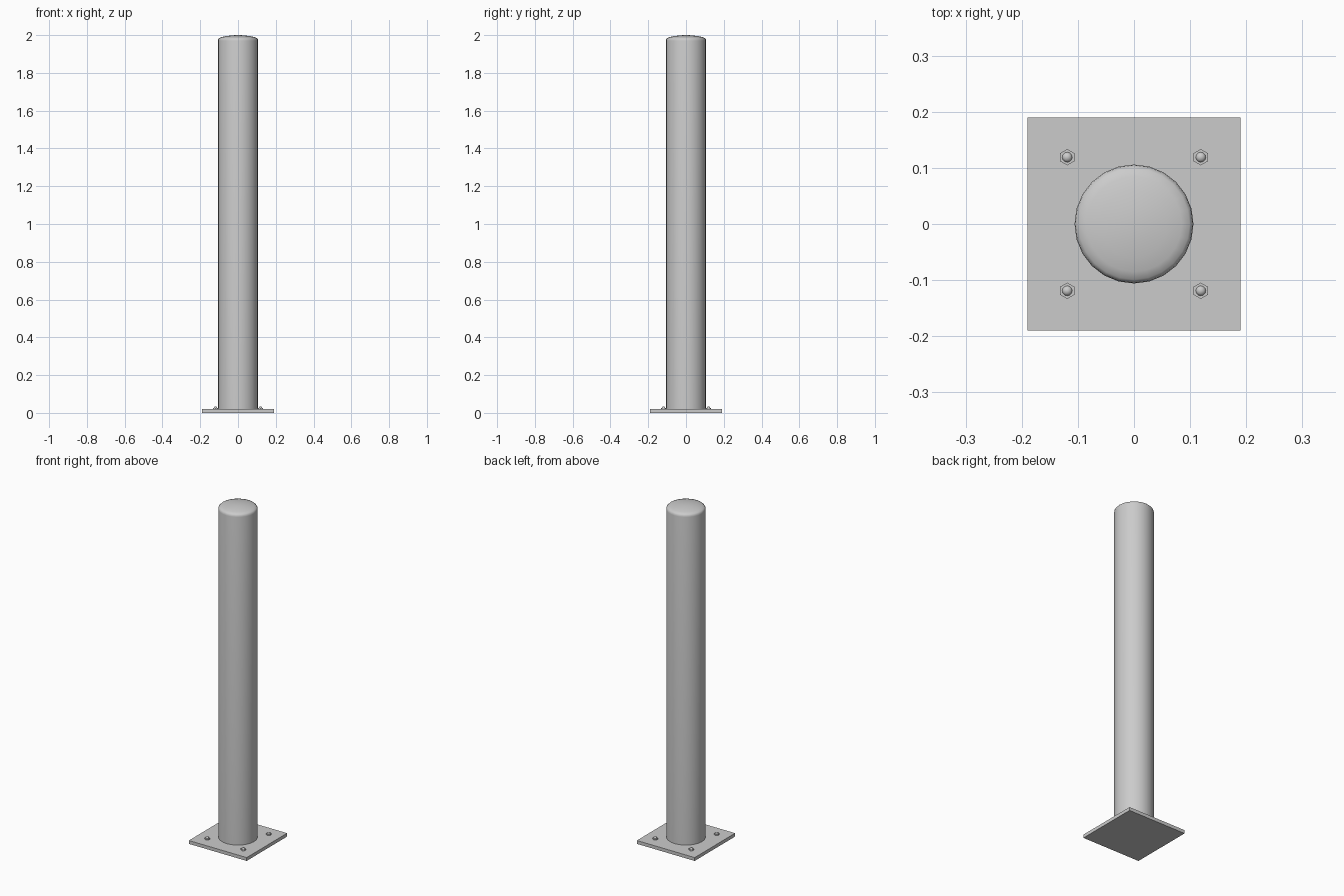
import bpy
import math

if "Cube" in bpy.data.objects:
    bpy.data.objects.remove(bpy.data.objects["Cube"])

PLATE_TOP = 0.02


def lathe(name, profile, sides, x=0.0, y=0.0, turn=0.0, angle=None):
    """Revolve (radius, z) points about a vertical axis; a zero radius is a pole."""
    verts, faces, rings = [], [], []
    for r, z in profile:
        n = 1 if r == 0 else sides
        rings.append([len(verts) + i for i in range(n)])
        for i in range(n):
            a = turn + math.tau * i / sides
            verts.append((r * math.cos(a), r * math.sin(a), z))
    for low, high in zip(rings, rings[1:]):
        for i in range(sides):
            j = (i + 1) % sides
            if len(high) == 1:
                faces.append((low[i], low[j], high[0]))
            else:
                faces.append((low[i], low[j], high[j], high[i]))
    faces.append(rings[0][::-1])
    if len(rings[-1]) > 1:
        faces.append(rings[-1])
    mesh = bpy.data.meshes.new(name)
    mesh.from_pydata(verts, [], faces)
    obj = bpy.data.objects.new(name, mesh)
    obj.location = (x, y, 0)
    bpy.context.collection.objects.link(obj)
    if angle:
        bpy.ops.object.select_all(action='DESELECT')
        obj.select_set(True)
        bpy.context.view_layer.objects.active = obj
        bpy.ops.object.shade_smooth_by_angle(angle=math.radians(angle))
    return obj


# Square base plate
bpy.ops.mesh.primitive_cube_add(size=1, location=(0, 0, PLATE_TOP / 2))
plate = bpy.context.object
plate.name = "base_plate"
plate.scale = (0.38, 0.38, PLATE_TOP)

# Round post with a shallow domed cap
lathe("post", [(0.106, PLATE_TOP), (0.106, 1.97), (0.1045, 1.979), (0.099, 1.985),
               (0.085, 1.990), (0.06, 1.995), (0.03, 1.999), (0, 2.0)], 24, angle=40)

# Hex nuts and rounded bolt ends at the plate corners
for sx in (-1, 1):
    for sy in (-1, 1):
        x, y = 0.119 * sx, 0.119 * sy
        lathe("nut", [(0.0145, PLATE_TOP), (0.0145, 0.027)], 6, x, y, math.pi / 6)
        lathe("bolt_end", [(0.009, 0.027), (0.0085, 0.030), (0.006, 0.033), (0, 0.035)],
              12, x, y, angle=60)
